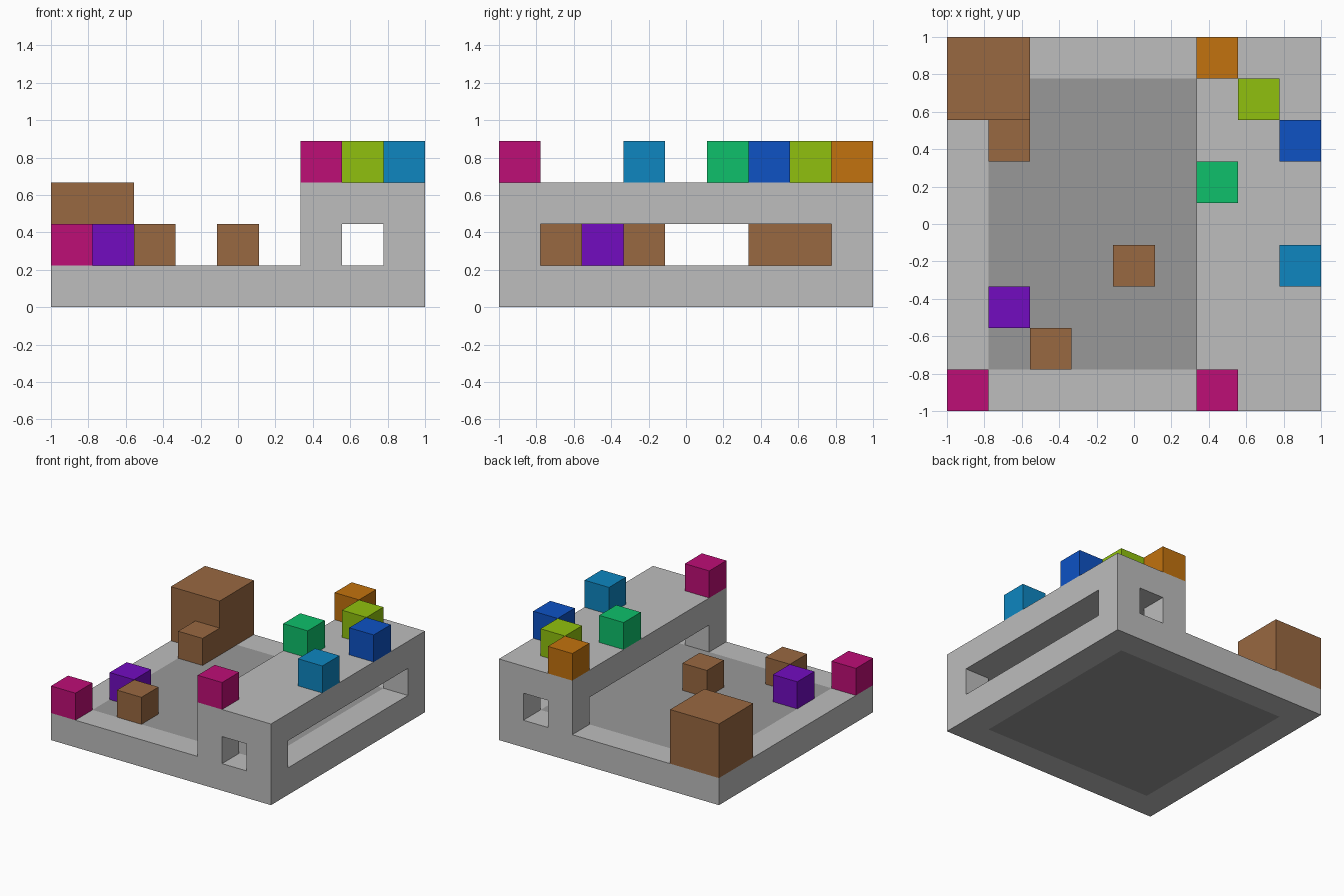
import bpy
import bmesh
from mathutils import Vector

default = bpy.data.objects.get("Cube")
if default:
    bpy.data.objects.remove(default, do_unlink=True)

U = 2 / 9  # one block; the whole layout sits on a 9 x 9 grid


def linear(v):
    v /= 255
    return v / 12.92 if v <= 0.04045 else ((v + 0.055) / 1.055) ** 2.4


def make_material(name, rgb):
    mat = bpy.data.materials.new(name)
    mat.use_nodes = True
    colour = (*[linear(c) for c in rgb], 1)
    mat.diffuse_color = colour
    mat.node_tree.nodes["Principled BSDF"].inputs["Base Color"].default_value = colour
    return mat


MATS = {name: make_material(name, rgb) for name, rgb in {
    "light grey": (189, 189, 189), "dark grey": (153, 153, 153),
    "brown": (153, 104, 65), "pink": (190, 14, 118), "purple": (114, 12, 192),
    "orange": (194, 114, 14), "lime": (144, 192, 14), "blue": (14, 82, 196),
    "green": (14, 192, 107), "sky blue": (14, 134, 192)}.items()}


def to_world(p):
    return Vector(((p[0] - 4.5) * U, (p[1] - 4.5) * U, p[2] * U))


def finish(bm, name, mats):
    mesh = bpy.data.meshes.new(name)
    bm.to_mesh(mesh)
    bm.free()
    for m in mats:
        mesh.materials.append(MATS[m])
    obj = bpy.data.objects.new(name, mesh)
    bpy.context.collection.objects.link(obj)
    return obj


def block(name, mat, cell, size=1):
    """Cube whose lowest corner is at the given grid cell."""
    bm = bmesh.new()
    bmesh.ops.create_cube(bm, size=size * U)
    obj = finish(bm, name, [mat])
    obj.location = to_world([c + size / 2 for c in cell])
    return obj


# Base slab and raised hall: outer skin of the solid cells of an uneven grid
CUTS = ([0, 1, 6, 7, 8, 9], [0, 1, 8, 9], [0, 1, 2, 3])


def solid(i, j, k):
    if not (0 <= i < 5 and 0 <= j < 3 and 0 <= k < 3):
        return False
    if k == 0:
        return True                      # floor slab
    if k == 1:
        return i in (2, 4) and j != 1    # corner pillars around the openings
    return i >= 2                        # roof slab


bm = bmesh.new()
for i in range(5):
    for j in range(3):
        for k in range(3):
            if not solid(i, j, k):
                continue
            cell = (i, j, k)
            for axis in range(3):
                for side in (0, 1):
                    near = list(cell)
                    near[axis] += 2 * side - 1
                    if solid(*near):
                        continue
                    a, b = (axis + 1) % 3, (axis + 2) % 3
                    verts = []
                    for da, db in ((0, 0), (1, 0), (1, 1), (0, 1)):
                        idx = list(cell)
                        idx[axis] += side
                        idx[a] += da
                        idx[b] += db
                        verts.append(bm.verts.new(
                            to_world([CUTS[n][idx[n]] for n in range(3)])))
                    face = bm.faces.new(verts if side else verts[::-1])
                    # sunken-looking floor panel, on both sides of the slab
                    if axis == 2 and k == 0 and 0 < i < 4 and j == 1:
                        face.material_index = 1
bmesh.ops.remove_doubles(bm, verts=bm.verts, dist=1e-4)
finish(bm, "floor_and_raised_hall", ["light grey", "dark grey"])

# Crates on the floor
block("large_crate", "brown", (0, 7, 1), 2)
for n, cell in enumerate([(1, 6, 1), (4, 3, 1), (2, 1, 1)], 1):
    block(f"small_crate_{n}", "brown", cell)

# Coloured blocks on the floor and on the roof
for name, mat, cell in [
        ("floor_block_pink", "pink", (0, 0, 1)),
        ("floor_block_purple", "purple", (1, 2, 1)),
        ("roof_block_pink", "pink", (6, 0, 3)),
        ("roof_block_sky_blue", "sky blue", (8, 3, 3)),
        ("roof_block_green", "green", (6, 5, 3)),
        ("roof_block_blue", "blue", (8, 6, 3)),
        ("roof_block_lime", "lime", (7, 7, 3)),
        ("roof_block_orange", "orange", (6, 8, 3))]:
    block(name, mat, cell)
